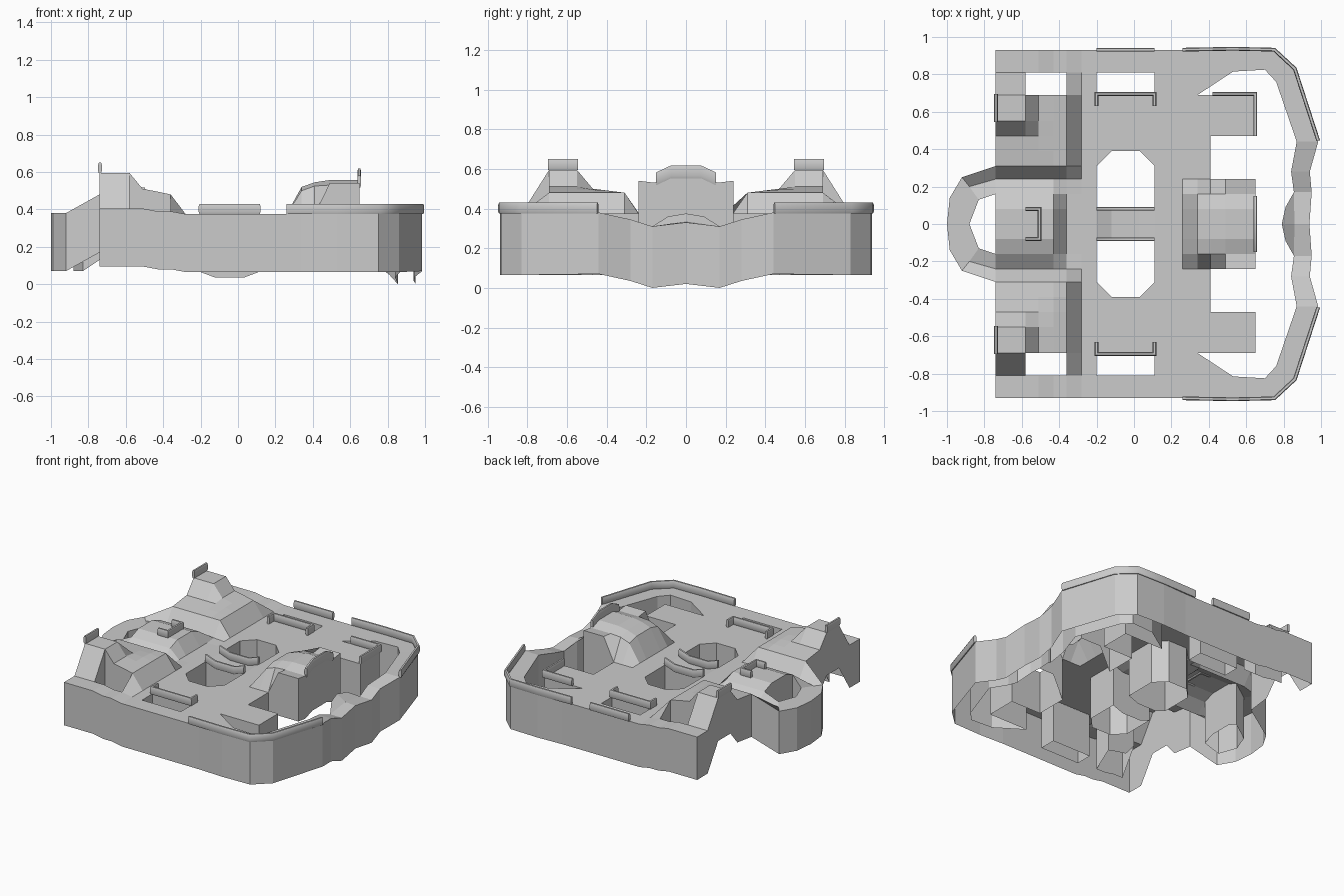
import bpy, bmesh
from mathutils import Vector

if "Cube" in bpy.data.objects:
    bpy.data.objects.remove(bpy.data.objects["Cube"])

DEPTH = 0.31
DECK = 0.375
XS = [-.74, -.58, -.51, -.43, -.36, -.28, -.2, -.12, .03, .11, .26, .34, .41, .49, .65]
YS = [0, .08, .16, .24, .31, .39, .47, .55, .69, .81, .93]

# Height profiles: across the rear mounds, and along the front block
REAR = dict(zip(YS, [.47, .47, .44, .38, .48, .49, .50, .595, .595, .405, .405]))
REAR_CAP = {-.74: 1, -.58: 1, -.51: .51, -.43: .495, -.36: .48}
BLOCK_X = [.34, .41, .49, .65]
BLOCK = {0: [.52, .545, .557, .557], .08: [.52, .545, .557, .557],
         .16: [.50, .525, .53, .53], .24: [.375, .375, .54, .54]}


def height(x, y):
    if x <= -.36:
        if x == -.36 and y < .24:
            return DECK
        z = min(REAR[y], REAR_CAP[x])
        return .39 if y >= .81 and x > -.5 else z
    if x in (-.12, .03) and y <= .08:        # sagging bridge
        return DECK - .03
    if x in BLOCK_X and y <= .24:
        return BLOCK[y][BLOCK_X.index(x)]
    return DECK


def hole(cx, cy):
    if .69 < cy < .81:
        return -.58 < cx < -.36 or -.2 < cx < .11 or cx > .34
    if cy > .81:
        return cx > .34
    if -.2 < cx < .11 and .08 < cy < .39:
        return True
    return cx > .41 and .24 < cy < .47


bm = bmesh.new()
cache = {}


def vert(p, side):
    key = (round(p[0], 3), round(p[1] * side, 3) + 0.0)
    if key not in cache:
        cache[key] = bm.verts.new((key[0], key[1], p[2]))
    return cache[key]


def face(pts):
    for side in (1, -1):
        vs = [vert(p, side) for p in pts]
        bm.faces.new(vs if side == 1 else vs[::-1])


def P(x, y):
    return (x, y, height(x, y))


# Deck cells on a grid, mirrored in y
for i in range(len(XS) - 1):
    for j in range(len(YS) - 1):
        x0, x1, y0, y1 = XS[i], XS[i + 1], YS[j], YS[j + 1]
        if not hole((x0 + x1) / 2, (y0 + y1) / 2):
            face([P(x0, y0), P(x1, y0), P(x1, y1), P(x0, y1)])
# Clipped corners of the octagonal opening
face([P(-.2, .31), P(-.12, .39), P(-.2, .39)])
face([P(.03, .39), P(.11, .31), P(.11, .39)])

# Front bumper: strip between an inner and an outer chain
inner = [(.53, .815, DECK), (.70, .825, DECK), (.76, .76, DECK), (.87, .44, .38),
         (.84, .28, .345), (.855, .17, .31), (.858, 0, .335)]
outer = [(.53, .938, DECK), (.75, .932, DECK), (.86, .83, DECK), (.985, .44, .38),
         (.94, .28, .345), (.95, .17, .31), (.938, 0, .33)]
face([P(.34, .69), inner[0], outer[0], P(.34, .93), P(.34, .81)])
for a, b, c, d in zip(inner, inner[1:], outer[1:], outer):
    face([a, b, c, d])
lens = (.81, .09, .36)
face([inner[5], lens, (.79, 0, DECK), inner[6]])

# Rear loop
o1, o2, o3 = (-.92, .25, .38), (-.985, .14, .38), (-1, 0, .38)
m, i1, i2 = (-.88, .20, .38), (-.83, .13, .38), (-.88, 0, .38)
face([P(-.74, .31), o1, m, P(-.74, .24)])
face([P(-.74, .24), m, i1, P(-.74, .16)])
face([o1, o2, i1, m])
face([o2, o3, i2, i1])

# Skirts hang from every open edge
bm.normal_update()
edges = [e for e in bm.edges if e.is_boundary]
ext = bmesh.ops.extrude_edge_only(bm, edges=edges)["geom"]
bmesh.ops.translate(bm, verts=[g for g in ext if isinstance(g, bmesh.types.BMVert)],
                    vec=(0, 0, -DEPTH))
bmesh.ops.recalc_face_normals(bm, faces=bm.faces)
top = max(bm.faces, key=lambda f: f.calc_center_median().z)
if top.normal.z < 0:
    bmesh.ops.reverse_faces(bm, faces=bm.faces)
mesh = bpy.data.meshes.new("deck_shell")
bm.to_mesh(mesh)
bm.free()
bpy.context.collection.objects.link(bpy.data.objects.new("deck_shell", mesh))

# Rounded flat rail swept along a path
PROFILE = [(-.5, -.3), (-.3, -.5), (.3, -.5), (.5, -.3), (.5, .3), (.3, .5), (-.3, .5), (-.5, .3)]


def rail(name, path, side=1, w=.02, h=.055):
    pts = [Vector((x, y * side, z)) for x, y, z in path]
    rb = bmesh.new()
    rings = []
    for k, p in enumerate(pts):
        d1 = pts[min(k + 1, len(pts) - 1)] - pts[min(k, len(pts) - 2)]
        d0 = pts[max(k, 1)] - pts[max(k - 1, 0)]
        n0, n1 = (Vector((-d.y, d.x, 0)).normalized() for d in (d0, d1))
        n = (n0 + n1).normalized()
        n = n / max(n.dot(n0), .4)
        rings.append([rb.verts.new(p + n * (u * w) + Vector((0, 0, v * h))) for u, v in PROFILE])
    for a, b in zip(rings, rings[1:]):
        for k in range(8):
            rb.faces.new((a[k], a[k - 1], b[k - 1], b[k]))
    rb.faces.new(rings[0])
    rb.faces.new(rings[-1][::-1])
    bmesh.ops.recalc_face_normals(rb, faces=rb.faces)
    me = bpy.data.meshes.new(name)
    rb.to_mesh(me)
    rb.free()
    ob = bpy.data.objects.new(name, me)
    bpy.context.collection.objects.link(ob)
    bpy.ops.object.select_all(action='DESELECT')
    ob.select_set(True)
    bpy.context.view_layer.objects.active = ob
    bpy.ops.object.shade_smooth_by_angle(angle=1.0)


Z = .402
for side, tag in ((1, "left"), (-1, "right")):
    rail("corner_rail_" + tag, [(.26, .932, Z), (.53, .937, Z), (.75, .932, Z),
                                (.86, .83, Z), (.985, .445, Z)], side)
    rail("side_rail_" + tag, [(-.2, .63, Z), (-.2, .695, Z), (.11, .695, Z), (.11, .63, Z)], side)
    rail("bridge_rail_" + tag, [(-.2, .082, Z), (-.12, .082, Z - .028), (.03, .082, Z - .028),
                                (.11, .082, Z)], side)
    rail("tower_rail_" + tag, [(-.738, .545, .622), (-.738, .695, .622)], side)
rail("outer_short_rail", [(-.2, .932, Z), (.11, .932, Z)])
rail("finger_rail", [(.42, .695, Z), (.648, .695, Z), (.648, .47, Z)])
rail("rear_center_rail", [(-.58, .08, .49), (-.505, .08, .49), (-.505, -.08, .49), (-.58, -.08, .49)])
rail("block_rail", [(.648, -.15, .55), (.648, -.075, .585), (.648, .075, .585), (.648, .15, .55)], h=.065)
